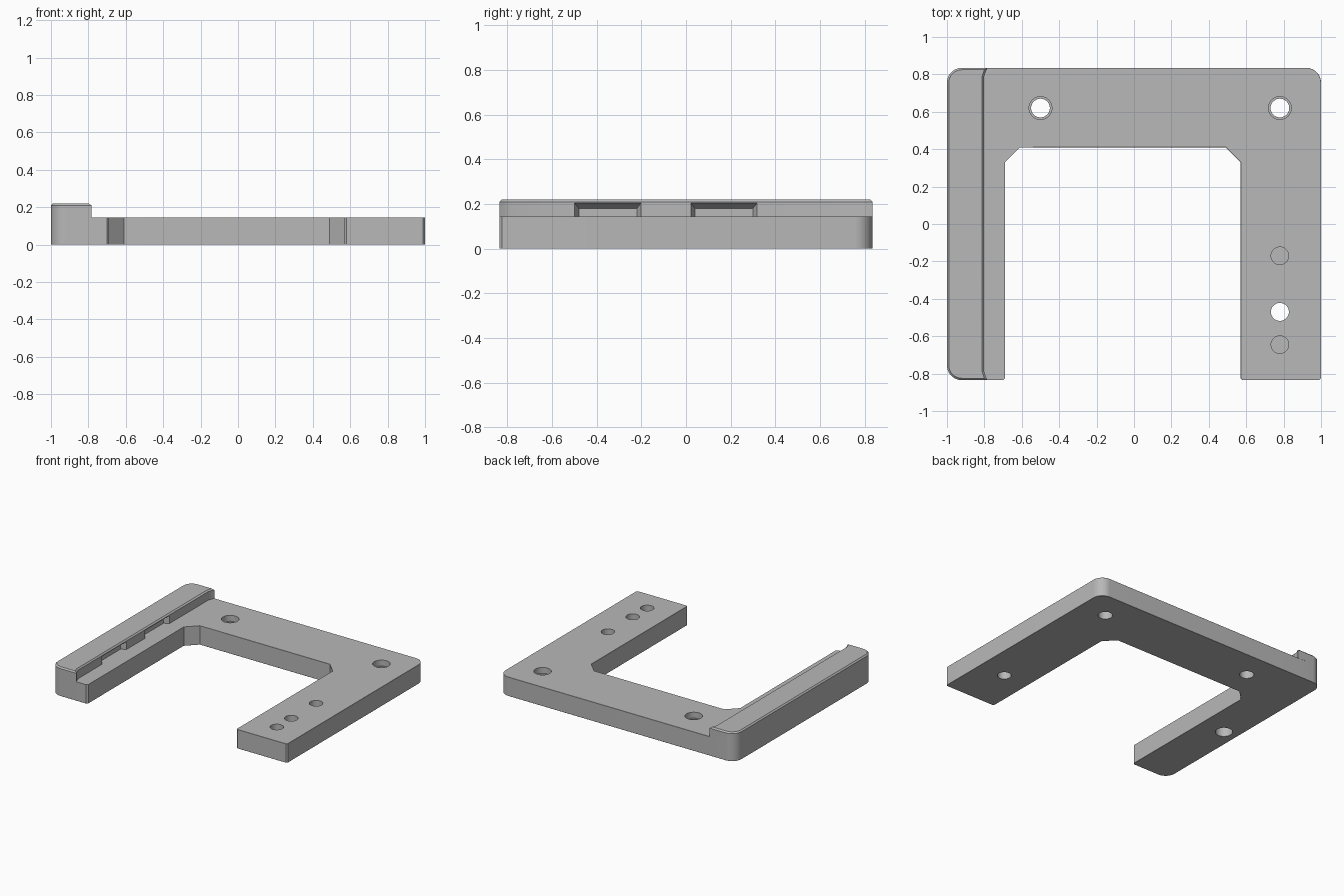
import bpy
import bmesh
import math
from mathutils import Vector

default = bpy.data.objects.get("Cube")
if default:
    bpy.data.objects.remove(default, do_unlink=True)

grey = bpy.data.materials.new("plain grey")
grey.use_nodes = True
colour = (0.48, 0.48, 0.48, 1)
grey.diffuse_color = colour
grey.node_tree.nodes["Principled BSDF"].inputs["Base Color"].default_value = colour

BASE_TOP, RAIL_TOP = 0.145, 0.22
END, CHAMFER = 0.835, 0.01
BIG, TINY = 0.08, 0.01


def rounded(points):
    """Outline from (x, y, corner radius) entries; tiny radii become chamfers."""
    out = []
    for i, (x, y, r) in enumerate(points):
        p = Vector((x, y))
        if not r:
            out.append(p)
            continue
        a = (Vector(points[i - 1][:2]) - p).normalized()
        b = (Vector(points[(i + 1) % len(points)][:2]) - p).normalized()
        steps = 10 if r > 0.02 else 1
        for k in range(steps + 1):
            t = math.pi / 2 * k / steps
            out.append(p + a * r * (1 - math.sin(t)) + b * r * (1 - math.cos(t)))
    return out


def prism(name, outline, z0, z1, chamfer_rule):
    """Extruded outline with the horizontal edges chosen by the rule chamfered."""
    bm = bmesh.new()
    face = bm.faces.new([bm.verts.new((p.x, p.y, z0)) for p in outline])
    extruded = bmesh.ops.extrude_face_region(bm, geom=[face])["geom"]
    for v in extruded:
        if isinstance(v, bmesh.types.BMVert):
            v.co.z = z1
    bmesh.ops.recalc_face_normals(bm, faces=bm.faces[:])
    edges = []
    for e in bm.edges:
        a, b = (v.co for v in e.verts)
        if abs(a.z - b.z) < 1e-5 and chamfer_rule((a + b) / 2):
            edges.append(e)
    bmesh.ops.bevel(bm, geom=edges, offset=CHAMFER, segments=1,
                    affect='EDGES', clamp_overlap=True)
    return finish(name, bm)


def finish(name, bm):
    mesh = bpy.data.meshes.new(name)
    bm.to_mesh(mesh)
    bm.free()
    obj = bpy.data.objects.new(name, mesh)
    bpy.context.collection.objects.link(obj)
    mesh.materials.append(grey)
    return obj


def drill(x, y, r, z0, z1):
    """Round cutter between two heights."""
    bm = bmesh.new()
    bmesh.ops.create_cone(bm, cap_ends=True, segments=40, radius1=r, radius2=r,
                          depth=z1 - z0)
    bmesh.ops.translate(bm, verts=bm.verts[:], vec=(x, y, (z0 + z1) / 2))
    return finish("hole_cutter", bm)


def pocket(y0, y1):
    """Tapered cutter that narrows as it goes into the rail."""
    bm = bmesh.new()
    for x, grow, top in ((-0.84, -0.02, 0.18), (-0.76, 0.02, 0.234)):
        for y in (y0 - grow, y1 + grow):
            for z in (0.1, top):
                bm.verts.new((x, y, z))
    bmesh.ops.convex_hull(bm, input=bm.verts[:])
    bmesh.ops.recalc_face_normals(bm, faces=bm.faces[:])
    return finish("pocket_cutter", bm)


def cut(obj, cutters):
    """Subtract the cutters, bake the result and delete them."""
    for c in cutters:
        m = obj.modifiers.new("cut", 'BOOLEAN')
        m.operation, m.solver, m.object = 'DIFFERENCE', 'EXACT', c
    graph = bpy.context.evaluated_depsgraph_get()
    obj_mesh = bpy.data.meshes.new_from_object(obj.evaluated_get(graph))
    obj.modifiers.clear()
    obj.data = obj_mesh
    obj.data.name = obj.name
    for c in cutters:
        bpy.data.objects.remove(c, do_unlink=True)


# U-shaped base plate; the rail side keeps a sharp top edge
base_outline = rounded([
    (-1, -END, BIG), (-0.69, -END, TINY), (-0.69, 0.33, 0), (-0.61, 0.41, 0),
    (-0.41, 0.41, 0), (0.49, 0.41, 0), (0.57, 0.33, 0), (0.57, -END, TINY),
    (1, -END, TINY), (1, END, BIG), (-0.785, END, 0), (-1, END, BIG)])


def base_rule(mid):
    if mid.z < 0.01:
        return True
    return mid.x > -0.4


base = prism("base_plate", base_outline, 0, BASE_TOP, base_rule)

# Counterbored mounting holes, one through hole, two blind holes, one underside hole
cutters = []
for x in (-0.5, 0.78):
    cutters.append(drill(x, 0.62, 0.05, -0.1, 0.3))
    cutters.append(drill(x, 0.62, 0.061, 0.1, 0.3))
cutters.append(drill(0.78, -0.47, 0.048, -0.1, 0.3))
for y in (-0.17, -0.645):
    cutters.append(drill(0.78, y, 0.047, 0.04, 0.3))
cutters.append(drill(-0.89, -0.09, 0.06, -0.1, 0.1))
cut(base, cutters)

# Raised side rail, slightly wider at both ends
rail_outline = rounded([
    (-1, -END, BIG), (-0.783, -END, 0), (-0.793, -0.815, 0), (-0.803, -0.785, 0),
    (-0.803, 0.785, 0), (-0.793, 0.815, 0), (-0.783, END, 0), (-1, END, BIG)])
rail = prism("side_rail", rail_outline, BASE_TOP, RAIL_TOP,
             lambda mid: mid.z > RAIL_TOP - 0.01)
cut(rail, [pocket(-0.5, -0.2), pocket(0.02, 0.32)])

# Smooth the round corners and holes, keep the chamfers crisp
bpy.ops.object.select_all(action='DESELECT')
for obj in (base, rail):
    obj.select_set(True)
bpy.context.view_layer.objects.active = base
bpy.ops.object.shade_smooth_by_angle(angle=math.radians(25))
